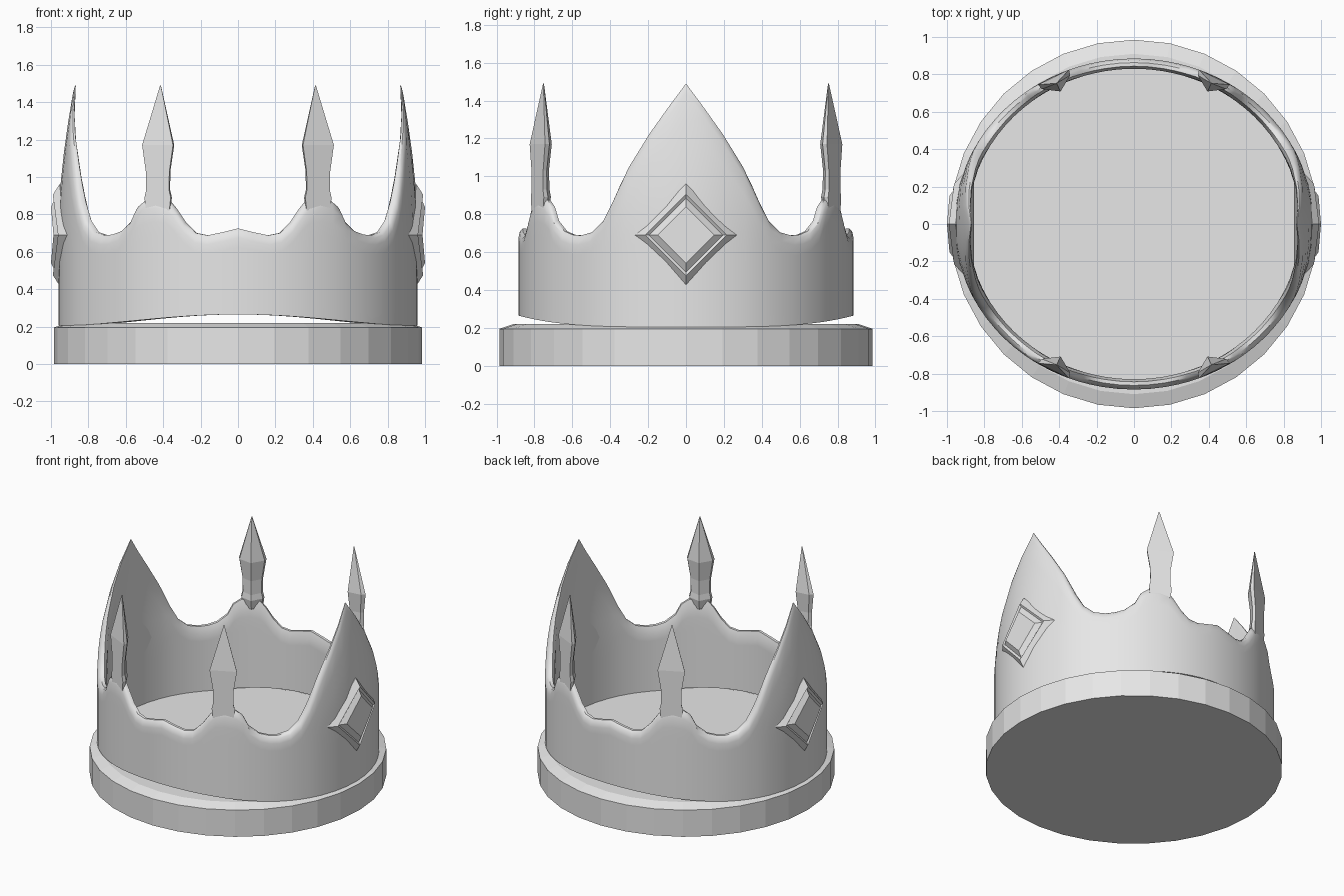
import bpy, bmesh
from math import sin, cos, radians, pi
from mathutils import Vector, Matrix

cube = bpy.data.objects.get("Cube")
if cube:
    bpy.data.objects.remove(cube)

grey = bpy.data.materials.new("light grey")
grey.use_nodes = True
grey.diffuse_color = (0.8, 0.8, 0.8, 1)
grey.node_tree.nodes["Principled BSDF"].inputs["Base Color"].default_value = (0.8, 0.8, 0.8, 1)


def make_object(name, bm, smooth=None):
    bmesh.ops.recalc_face_normals(bm, faces=bm.faces)
    mesh = bpy.data.meshes.new(name)
    bm.to_mesh(mesh)
    bm.free()
    mesh.materials.append(grey)
    obj = bpy.data.objects.new(name, mesh)
    bpy.context.collection.objects.link(obj)
    if smooth:
        bpy.ops.object.select_all(action='DESELECT')
        obj.select_set(True)
        bpy.context.view_layer.objects.active = obj
        bpy.ops.object.shade_smooth_by_angle(angle=radians(smooth))
    return obj


def loft(rings, close=False, caps=True):
    """Skin a list of equally long point rings."""
    bm = bmesh.new()
    loops = [[bm.verts.new(p) for p in ring] for ring in rings]
    pairs = list(zip(loops, loops[1:]))
    if close:
        pairs.append((loops[-1], loops[0]))
    for a, b in pairs:
        n = len(a)
        for i in range(n):
            j = (i + 1) % n
            bm.faces.new((a[i], a[j], b[j], b[i]))
    if caps and not close:
        bm.faces.new(loops[0])
        bm.faces.new(loops[-1])
    return bm


# Plinth: a faceted disc with a sloping upper edge
plinth = [(0.985, 0), (0.985, 0.195), (0.91, 0.22)]
make_object("plinth", loft([[(r * cos(i * pi / 16), r * sin(i * pi / 16), z)
                             for i in range(32)] for r, z in plinth]))

# Crown band: rim height by angle over one quarter, mirrored to the rest
rim = [(0, 1.49), (6.8, 1.36), (13.6, 1.22), (20.7, 1.05), (24, 0.95),
       (26.5, 0.87), (30.4, 0.765), (35, 0.705), (40, 0.688), (44, 0.692),
       (48, 0.71), (52.5, 0.765), (55, 0.84), (58, 0.875), (62.5, 0.885),
       (66.5, 0.875), (69, 0.83), (72.3, 0.755), (76, 0.7), (80, 0.688),
       (85, 0.705), (90, 0.725)]
half = rim + [(180 - a, z) for a, z in rim[-2::-1]]
full = half + [(360 - a, z) for a, z in half[-2:0:-1]]


def band_point(angle, z, depth):
    """Point in the wall; depth runs from 0 outside to 1 inside."""
    up = max(0, (z - 0.75) / 0.74)
    lean = 0.085 * up ** 1.6
    thin = 1 - 0.85 * min(1, up)
    x = 0.96 - lean - 0.07 * thin * depth
    y = 0.885 - lean - 0.055 * thin * depth
    return (x * cos(angle), y * sin(angle), z)


columns = []
ROWS = 9
for degrees, top in full:
    a = radians(degrees)
    bottom = 0.205 + 0.06 * sin(a) ** 4
    levels = [bottom + (top - 0.05 - bottom) * i / (ROWS - 1) for i in range(ROWS)]
    section = [(z, 0) for z in levels]
    section += [(top - 0.015, 0.15), (top, 0.4), (top, 0.75)]
    section += [(z, 1) for z in reversed(levels)]
    columns.append([band_point(a, z, d) for z, d in section])
make_object("crown_band", loft(columns, close=True), smooth=35)

# Four spear finials: flat outside, ridged inside
spear = [(0.82, 0.07, 0.06), (0.89, 0.078, 0.08), (0.93, 0.068, 0.072),
         (1.03, 0.07, 0.068), (1.17, 0.092, 0.085), (1.49, 0.002, 0.004)]
for side, sx in (("left", 1), ("right", -1)):
    for end, sy in (("front", -1), ("back", 1)):
        normal = Vector((0.43 * sx, 0.88 * sy, 0)).normalized()
        tangent = Vector((-normal.y, normal.x, 0))
        rings = []
        for z, w, d in spear:
            inset = 0.035 if z > 1.4 else 0
            centre = Vector((0.43 * sx, 0.785 * sy, z)) - normal * inset
            outline = [(-w, 0), (w, 0), (w * 0.92, -d * 0.35),
                       (0, -d), (-w * 0.92, -d * 0.35)]
            rings.append([centre + tangent * t + normal * n for t, n in outline])
        make_object(f"{end}_{side}_finial", loft(rings))

# Stepped diamond jewels, bent to follow the band
steps = [(0.27, 0.9), (0.27, 0.955), (0.215, 0.99), (0.195, 0.978), (0.15, 1.0)]
for side, sx in (("left", 1), ("right", -1)):
    rings = []
    for size, x in steps:
        corners = [(size, 0), (0, size), (-size, 0), (0, -size)]
        rings.append([(sx * (x - 0.6 * y * y), y, 0.69 + h) for y, h in corners])
    make_object(f"{side}_jewel", loft(rings))
